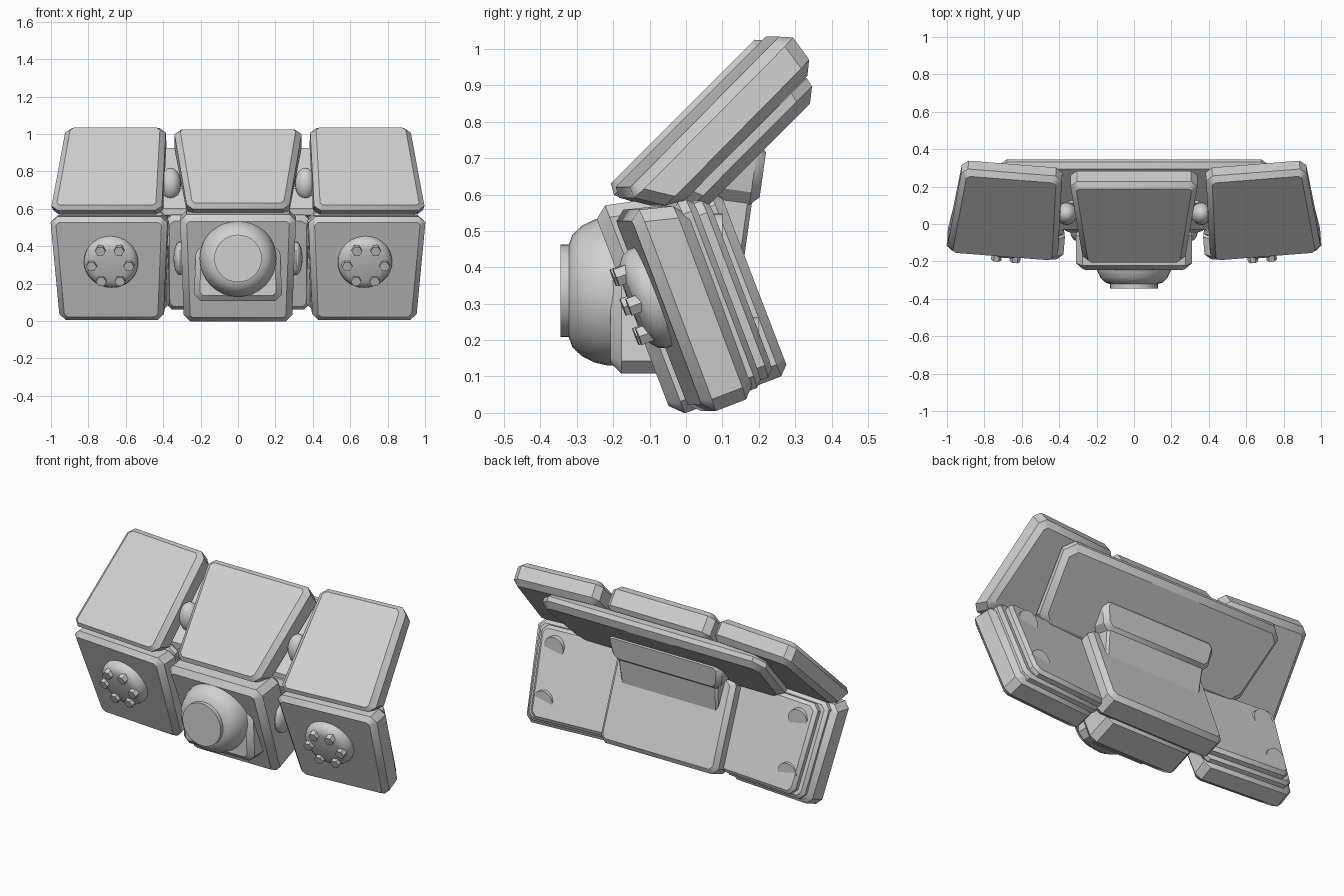
import bpy, bmesh, math
from mathutils import Matrix

cube = bpy.data.objects.get("Cube")
if cube:
    bpy.data.objects.remove(cube, do_unlink=True)

grey = bpy.data.materials.new("light_grey")
grey.use_nodes = True
grey.diffuse_color = (0.63, 0.63, 0.63, 1)
grey.node_tree.nodes["Principled BSDF"].inputs["Base Color"].default_value = grey.diffuse_color


def frame(tilt, x=0, yaw=0):
    """Local axes: x across, -y out of the face, z up the slope."""
    return (Matrix.Translation((x, 0, 0)) @ Matrix.Rotation(math.radians(yaw), 4, 'Z')
            @ Matrix.Rotation(math.radians(tilt), 4, 'X'))


def finish(name, bm, matrix, bevel=0, mirror=False):
    bm.transform(matrix)
    bmesh.ops.recalc_face_normals(bm, faces=bm.faces)
    mesh = bpy.data.meshes.new(name)
    bm.to_mesh(mesh)
    bm.free()
    mesh.materials.append(grey)
    obj = bpy.data.objects.new(name, mesh)
    bpy.context.collection.objects.link(obj)
    if bevel:
        # Only the front and back rims are chamfered
        mod = obj.modifiers.new("rim_bevel", 'BEVEL')
        mod.width, mod.segments = bevel, 1
        mod.limit_method, mod.angle_limit = 'ANGLE', math.radians(55)
    if mirror:
        obj.modifiers.new("mirror", 'MIRROR')
    bpy.ops.object.select_all(action='DESELECT')
    obj.select_set(True)
    bpy.context.view_layer.objects.active = obj
    bpy.ops.object.shade_smooth_by_angle(angle=math.radians(28))


def plate(name, matrix, slope, depth, low, high, bevel=0.03, corner=0.035,
          cut_low=0, cut_high=0, mirror=False):
    """Tapered slab with clipped corners; the cuts shorten its back face."""
    bm = bmesh.new()
    rings = []
    for d, c0, c1 in ((depth[1], 0, 0), (depth[0], cut_low, cut_high)):
        z0, z1 = slope[0] + c0, slope[1] - c1
        pts = [(low[0] + corner, z0), (low[1] - corner, z0),
               (low[1], z0 + corner), (high[1], z1 - corner),
               (high[1] - corner, z1), (high[0] + corner, z1),
               (high[0], z1 - corner), (low[0], z0 + corner)]
        rings.append([bm.verts.new((x, -d, z)) for x, z in pts])
    front, back = rings
    bm.faces.new(front)
    bm.faces.new(back[::-1])
    for i in range(8):
        j = (i + 1) % 8
        bm.faces.new((front[i], back[i], back[j], front[j]))
    finish(name, bm, matrix, bevel, mirror)


def lathe(name, matrix, x, z, profile, sides, mirror=False):
    """Turned part from (radius, depth) points about the outward axis."""
    bm = bmesh.new()
    rings = []
    for r, d in profile:
        rings.append([bm.verts.new((x + r * math.cos(math.tau * i / sides), -d,
                                    z + r * math.sin(math.tau * i / sides)))
                      for i in range(sides)])
    for a, b in zip(rings, rings[1:]):
        for i in range(sides):
            j = (i + 1) % sides
            bm.faces.new((a[i], a[j], b[j], b[i]))
    bm.faces.new(rings[0])
    bm.faces.new(rings[-1])
    finish(name, bm, matrix, mirror=mirror)


def joint(name, location, size):
    bm = bmesh.new()
    bmesh.ops.create_uvsphere(bm, u_segments=20, v_segments=12, radius=1)
    finish(name, bm, Matrix.Translation(location) @ Matrix.Diagonal((*size, 1)), mirror=True)


upper, lower, level, bracket = frame(-45), frame(21), frame(0), frame(-8)
upper_side = frame(-45, 0.69, 4.5)
lower_side = frame(21, 0.685, 4.5)

# Upper row of armour panels
plate("upper_center_panel", upper, (0.27, 0.888), (0.44, 0.592), (-0.275, 0.275),
      (-0.34, 0.34), cut_low=0.07, cut_high=0.02)
plate("upper_side_panel", upper_side, (0.285, 0.93), (0.43, 0.562), (-0.295, 0.297),
      (-0.285, 0.255), cut_low=0.08, cut_high=0.02, mirror=True)
plate("upper_back_plate", upper, (0.375, 0.892), (0.36, 0.445), (-0.69, 0.69),
      (-0.74, 0.74), corner=0.06, cut_low=0.03, cut_high=0.02)

# Lower row of armour panels
plate("lower_center_panel", lower, (0.0, 0.62), (-0.18, 0.038), (-0.29, 0.29),
      (-0.31, 0.31), 0.035, cut_high=0.05)
plate("lower_side_panel", lower_side, (-0.018, 0.583), (-0.18, -0.03), (-0.285, 0.275),
      (-0.32, 0.307), cut_high=0.04, mirror=True)

# Stepped backing behind the lower row
plate("side_back_step", lower_side, (0.0, 0.555), (-0.21, -0.15), (-0.31, 0.25),
      (-0.31, 0.275), 0.018, mirror=True)
plate("side_back_plate", lower_side, (0.015, 0.535), (-0.252, -0.19), (-0.32, 0.21),
      (-0.32, 0.235), 0.018, mirror=True)
plate("center_back_plate", lower, (0.0, 0.54), (-0.305, -0.15), (-0.39, 0.39),
      (-0.39, 0.39), 0.025)

# Level studs half sunk into the sloping side backs
for label, z, back in (("lower", 0.2, 0.2), ("upper", 0.485, 0.1)):
    lathe(label + "_back_stud", level, 0.81, z, [(0.063, 0.1 - back), (0.063, -back)],
          24, mirror=True)

# Joining bracket between the two back plates
plate("back_bracket", bracket, (0.59, 0.765), (-0.118, 0.02), (-0.36, 0.36),
      (-0.38, 0.38), 0.025)
plate("back_post", bracket, (0.40, 0.64), (-0.099, 0.03), (-0.32, 0.32),
      (-0.33, 0.33), 0.012, corner=0.02)

# Rounded joints in the gaps between panels
joint("upper_joint", (0.36, 0.055, 0.735), (0.055, 0.06, 0.085))
joint("lower_joint", (0.31, -0.01, 0.335), (0.035, 0.08, 0.09))

# Central lens on its mount
plate("lens_mount", level, (0.108, 0.42), (0.0, 0.207), (-0.235, 0.235),
      (-0.225, 0.225), 0.03)
lathe("lens_dome", level, 0, 0.335,
      [(0.205, 0.05), (0.205, 0.215), (0.197, 0.25), (0.18, 0.285), (0.155, 0.312),
       (0.127, 0.322), (0.127, 0.345)], 32)

# Round caps with a ring of hex bolts
cap_x, cap_z = -0.014, 0.33
lathe("side_cap", lower_side, cap_x, cap_z,
      [(0.145, -0.06), (0.145, -0.015), (0.135, 0.008), (0.115, 0.024), (0.09, 0.03)],
      32, mirror=True)
for i in range(6):
    a = math.tau * i / 6
    lathe("cap_bolt", lower_side, cap_x + 0.1 * math.cos(a), cap_z + 0.1 * math.sin(a),
          [(0.028, 0.0), (0.028, 0.05)], 6, mirror=True)
